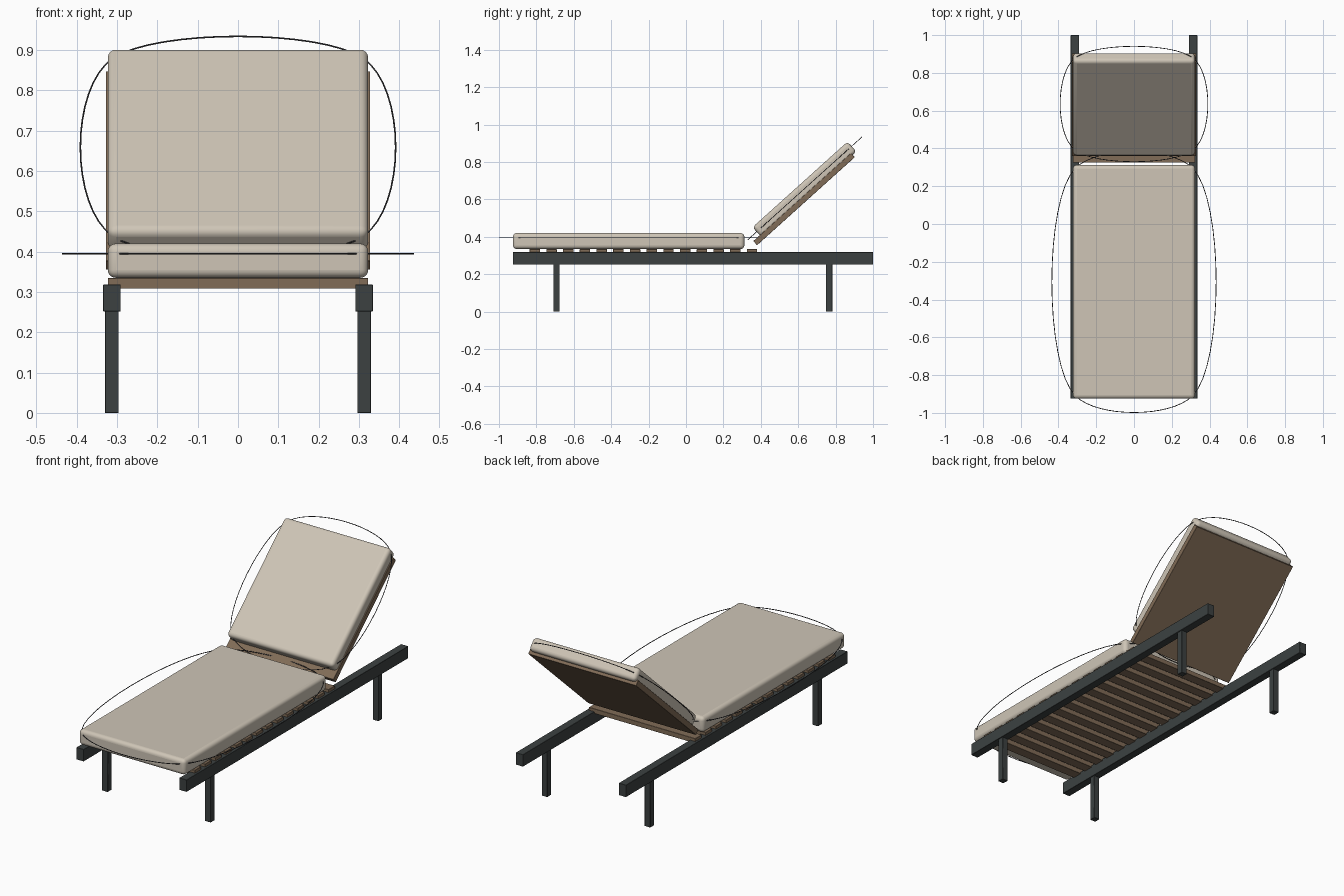
import bpy
from math import radians
from mathutils import Matrix, Vector

if "Cube" in bpy.data.objects:
    bpy.data.objects.remove(bpy.data.objects["Cube"])


def material(name, rgb):
    m = bpy.data.materials.new(name)
    m.diffuse_color = (*rgb, 1)
    m.use_nodes = True
    m.node_tree.nodes["Principled BSDF"].inputs["Base Color"].default_value = m.diffuse_color
    return m


METAL = material("dark_metal", (0.045, 0.053, 0.053))
WOOD = material("wood", (0.22, 0.15, 0.095))
FABRIC = material("fabric", (0.62, 0.56, 0.47))
CORD = material("cord", (0.05, 0.05, 0.055))


def box(name, lo, hi, mat, bevel=0.0, segments=1, frame=Matrix()):
    """Box between two corners, optionally rounded and placed in a tilted frame."""
    lo, hi = Vector(lo), Vector(hi)
    bpy.ops.mesh.primitive_cube_add(size=1)
    ob = bpy.context.object
    ob.name = name
    ob.data.transform(Matrix.Translation((lo + hi) / 2) @ Matrix.Diagonal((*(hi - lo), 1)))
    ob.data.materials.append(mat)
    if bevel:
        mod = ob.modifiers.new("rounding", "BEVEL")
        mod.width, mod.segments = bevel, segments
        bpy.ops.object.shade_smooth_by_angle(angle=radians(40))
    ob.matrix_world = frame
    return ob


def piping(name, cy, z, hx, hy, bulge_x, bulge_y, frame=Matrix()):
    """Thin bulging cord loop through the four cushion corners."""
    cu = bpy.data.curves.new(name, "CURVE")
    cu.dimensions = "3D"
    cu.bevel_depth, cu.bevel_resolution, cu.resolution_u = 0.002, 1, 16
    sp = cu.splines.new("BEZIER")
    sp.bezier_points.add(3)
    sp.use_cyclic_u = True
    a, b = bulge_x / 0.75, bulge_y / 0.75
    for i, (sx, sy) in enumerate([(1, -1), (1, 1), (-1, 1), (-1, -1)]):
        p = sp.bezier_points[i]
        p.handle_left_type = p.handle_right_type = "FREE"
        c = Vector((sx * hx, cy + sy * hy, z))
        side = c + Vector((sx * a, -sy * a, 0))
        end = c + Vector((-sx * b, sy * b, 0))
        p.co = c
        p.handle_left, p.handle_right = (end, side) if sx * sy < 0 else (side, end)
    cu.materials.append(CORD)
    ob = bpy.data.objects.new(name, cu)
    bpy.context.collection.objects.link(ob)
    ob.matrix_world = frame


# Side rails and legs
for s, side in ((-1, "left"), (1, "right")):
    x = 0.313 * s
    box(f"{side}_rail", (x - 0.022, -0.925, 0.252), (x + 0.022, 1.0, 0.318), METAL, 0.001)
    for y, end in ((-0.692, "front"), (0.765, "back")):
        box(f"{side}_{end}_leg", (x - 0.017, y - 0.017, 0), (x + 0.017, y + 0.017, 0.253), METAL, 0.001)

# Seat slats
for i in range(14):
    y = -0.808 + i * 0.0893
    box(f"slat_{i + 1}", (-0.323, y - 0.028, 0.308), (0.323, y + 0.028, 0.334), WOOD, 0.001)

# Seat cushion with cord
box("seat_cushion", (-0.323, -0.925, 0.335), (0.323, 0.312, 0.42), FABRIC, 0.02, 5)
piping("seat_piping", -0.307, 0.395, 0.31, 0.603, 0.125, 0.088)

# Reclined backrest, built flat along local y then tilted about its lower edge
tilt = Matrix.Translation((0, 0.38, 0.355)) @ Matrix.Rotation(radians(42), 4, "X")
box("backrest_panel", (-0.328, 0, 0), (0.328, 0.703, 0.03), WOOD, 0.001, frame=tilt)
box("backrest_cushion", (-0.323, 0.046, 0.016), (0.323, 0.73, 0.088), FABRIC, 0.02, 5, tilt)
piping("backrest_piping", 0.393, 0.055, 0.31, 0.33, 0.081, 0.081, tilt)
